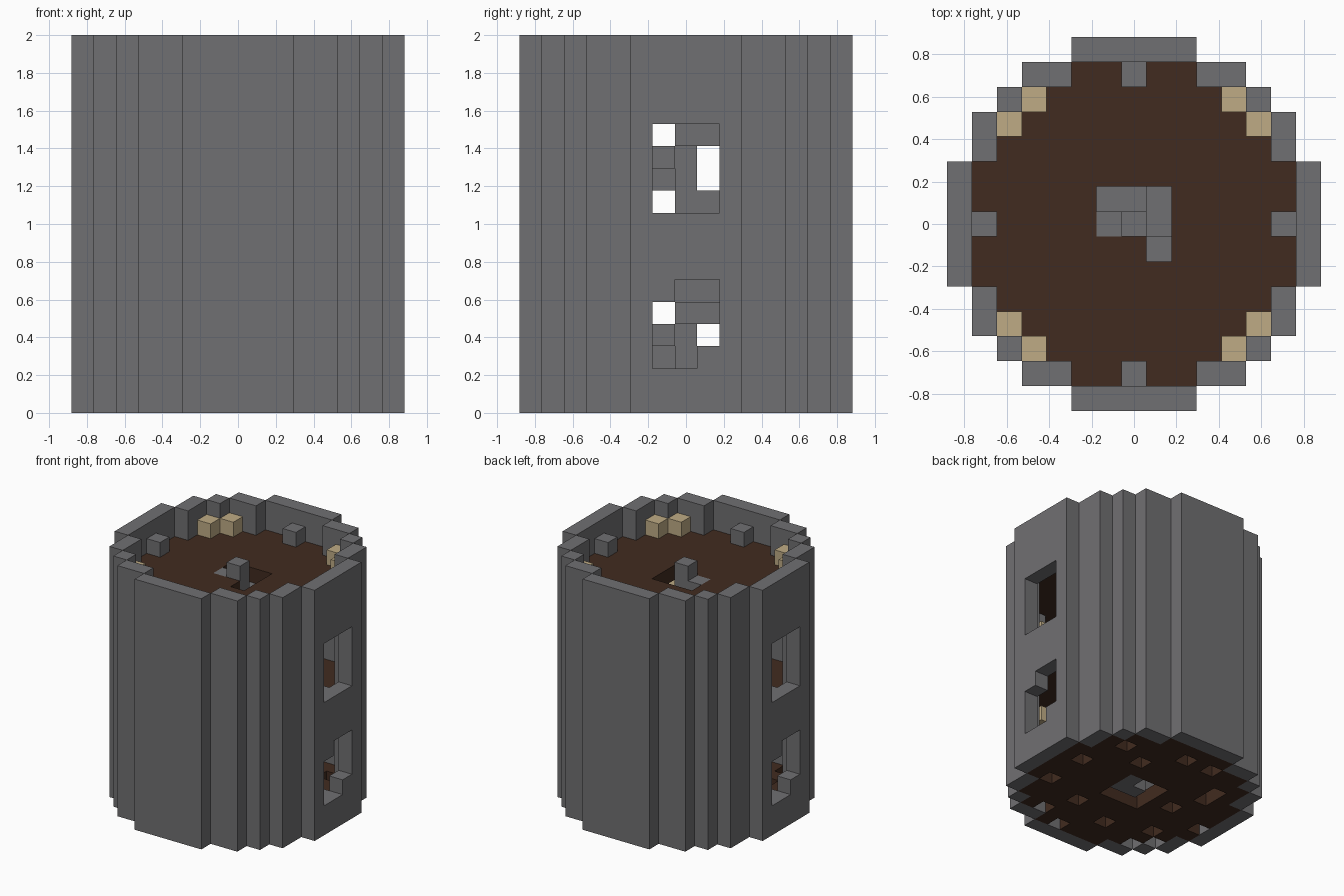
import bpy, bmesh
from mathutils import Vector

if "Cube" in bpy.data.objects:
    bpy.data.objects.remove(bpy.data.objects["Cube"], do_unlink=True)

LEVELS = 17
SIZE = 2 / LEVELS            # edge of one block
FLOORS = (0, 7, 14)
RADIUS = 7


def make_material(name, colour):
    mat = bpy.data.materials.new(name)
    mat.use_nodes = True
    mat.diffuse_color = (*colour, 1)
    bsdf = mat.node_tree.nodes["Principled BSDF"]
    bsdf.inputs["Base Color"].default_value = (*colour, 1)
    bsdf.inputs["Roughness"].default_value = 0.9
    return mat


stone = make_material("stone grey", (0.163, 0.160, 0.168))
wood = make_material("dark brown wood", (0.053, 0.024, 0.014))
straw = make_material("pale tan", (0.52, 0.41, 0.235))


# Round plan: half width of the tower for each row
def half_width(y):
    return {7: 2, 6: 4, 5: 5, 4: 6, 3: 6}.get(abs(y), 7)


def is_wall(x, y):
    a, b = sorted((abs(x), abs(y)))
    return (b == 7 and a <= 2) or (b == 6 and 3 <= a <= 4) or (a == b == 5)


plan = [(x, y) for y in range(-RADIUS, RADIUS + 1)
        for x in range(-half_width(y), half_width(y) + 1)]
inside = [c for c in plan if not is_wall(*c)]


# Windows on both sides; the lower ones have two clipped corners
def is_window(x, y, z):
    if abs(x) != RADIUS or abs(y) > 1:
        return False
    side = y if x > 0 else -y
    if 9 <= z <= 12:
        return True
    return 2 <= z <= 5 and (side, z) not in ((-1, 5), (1, 2))


walls = {(x, y, z) for x, y in plan if is_wall(x, y)
         for z in range(LEVELS) if not is_window(x, y, z)}

# Spiral stair: two steps per level round a central post
steps_by_level = {
    0: ((1, 1), (1, 0)),
    1: ((-1, 1), (0, 1)),
    2: ((-1, -1), (-1, 0)),
    3: ((1, -1), (0, -1)),
}
post = {(0, 0, z) for z in range(16)}
stairs = {(x, y, z) for z in range(14) for x, y in steps_by_level[z % 4]}
stairs.add((-1, 0, 14))

# Floors: the lowest is worn through in places
worn = {(5, -2), (5, 1), (4, 4), (-1, -4), (-4, -5), (-3, 0), (-5, -4),
        (-4, 2), (-4, 3), (0, 5), (-2, 5), (-6, -1), (-4, -3), (2, -3),
        (3, -5), (2, 3), (1, -6)}
floors = {}
for level, floor_name in zip(FLOORS, ("ground_floor", "middle_floor", "roof_floor")):
    cells = set()
    for x, y in inside:
        in_well = max(abs(x), abs(y)) <= 1
        if level == 14 and (x, y) in ((-1, -1), (0, -1)):
            in_well = False
        if not in_well and not (level == 0 and (x, y) in worn):
            cells.add((x, y, level))
    floors[floor_name] = cells

# Blocks standing against the parapet and lamps on each storey
seats = {(x, y, f + 1) for f in FLOORS
         for x, y in ((6, 0), (-6, 0), (0, 6), (0, -6))}
lamps = set()
for sx in (-1, 1):
    for sy in (-1, 1):
        lamps |= {(4 * sx, 5 * sy, 15), (5 * sx, 4 * sy, 15)}
        lamps |= {(4 * sx, 4 * sy, z) for z in (5, 11)}

parts = [("tower_wall", walls, stone), ("stair_post", post, stone),
         ("stair_steps", stairs, stone), ("stone_blocks", seats, stone),
         ("tan_blocks", lamps, straw)]
parts += [(name, cells, wood) for name, cells in floors.items()]
solid = set().union(*(cells for _, cells, _ in parts))


# Skin a set of blocks with only its exposed faces, merged where flat
def build_blocks(name, cells, material):
    bm = bmesh.new()
    corners = {}

    def corner(p):
        key = tuple(round(2 * v) for v in p)
        if key not in corners:
            corners[key] = bm.verts.new(p * SIZE)
        return corners[key]

    for cell in sorted(cells):
        centre = Vector(cell) + Vector((0, 0, 0.5))
        for axis in range(3):
            for sign in (-1, 1):
                n = Vector((0, 0, 0))
                n[axis] = sign
                if tuple(int(c + d) for c, d in zip(cell, n)) in solid:
                    continue
                u = Vector((0, 0, 0))
                u[(axis + 1) % 3] = 0.5
                v = n.cross(u)
                mid = centre + n / 2
                bm.faces.new([corner(mid + d) for d in (-u - v, u - v, u + v, v - u)])
    bmesh.ops.dissolve_limit(bm, angle_limit=0.01, verts=bm.verts[:],
                             edges=bm.edges[:])
    bmesh.ops.triangulate(bm, faces=[f for f in bm.faces if len(f.verts) > 4])
    mesh = bpy.data.meshes.new(name)
    bm.to_mesh(mesh)
    bm.free()
    mesh.materials.append(material)
    obj = bpy.data.objects.new(name, mesh)
    bpy.context.collection.objects.link(obj)


for part in parts:
    build_blocks(*part)
